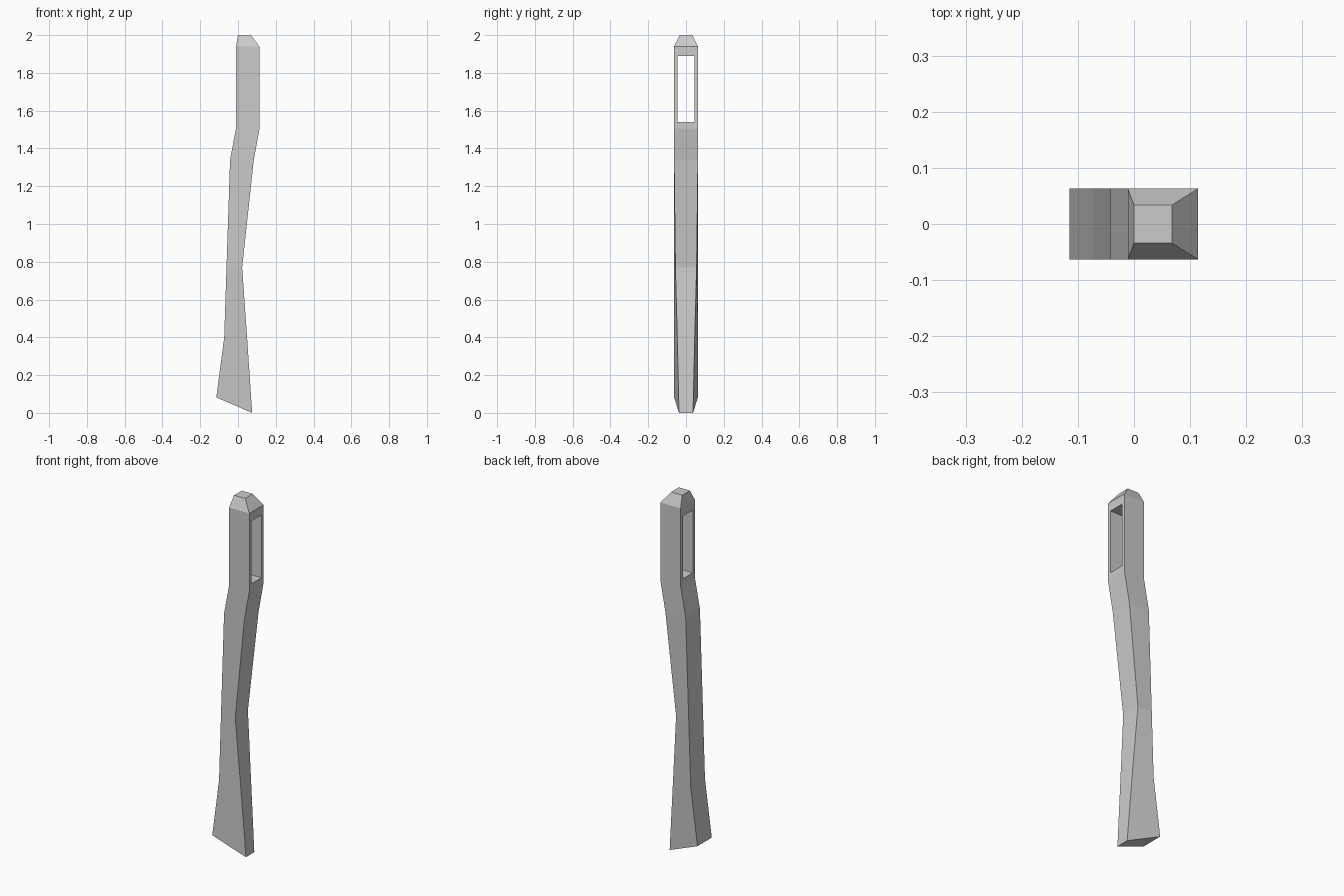
import bpy, bmesh

if "Cube" in bpy.data.objects:
    bpy.data.objects.remove(bpy.data.objects["Cube"])

# Cross-sections, top to bottom: back x, back z, back half-width, front x, front z, front half-width
SECTIONS = [
    (0.0, 2.0, 0.034, 0.068, 2.0, 0.034),
    (-0.011, 1.94, 0.063, 0.114, 1.94, 0.063),
    (-0.011, 1.505, 0.063, 0.114, 1.505, 0.063),
    (-0.042, 1.34, 0.063, 0.083, 1.335, 0.063),
    (-0.061, 0.77, 0.063, 0.022, 0.77, 0.056),
    (-0.073, 0.40, 0.063, 0.048, 0.40, 0.046),
    (-0.115, 0.082, 0.063, 0.075, 0.0, 0.037),
]

# Faceted, curved haft lofted through the sections
bm = bmesh.new()
rings = []
for bx, bz, bw, fx, fz, fw in SECTIONS:
    corners = [(bx, -bw, bz), (fx, -fw, fz), (fx, fw, fz), (bx, bw, bz)]
    rings.append([bm.verts.new(c) for c in corners])
for upper, lower in zip(rings, rings[1:]):
    for i in range(4):
        j = (i + 1) % 4
        bm.faces.new((upper[i], lower[i], lower[j], upper[j]))
bm.faces.new(rings[0])
bm.faces.new(rings[-1][::-1])
bmesh.ops.recalc_face_normals(bm, faces=bm.faces)
mesh = bpy.data.meshes.new("handle")
bm.to_mesh(mesh)
bm.free()
handle = bpy.data.objects.new("handle", mesh)
bpy.context.collection.objects.link(handle)

# Rectangular slot cut through the head end along x
bpy.ops.mesh.primitive_cube_add(size=1, location=(0.05, 0, 1.715))
cutter = bpy.context.object
cutter.name = "slot_cutter"
cutter.scale = (0.4, 0.088, 0.35)
cutter.hide_render = True
cut = handle.modifiers.new("slot", 'BOOLEAN')
cut.operation = 'DIFFERENCE'
cut.solver = 'EXACT'
cut.object = cutter
bpy.context.view_layer.objects.active = handle
bpy.ops.object.modifier_apply(modifier=cut.name)
bpy.data.objects.remove(cutter, do_unlink=True)
